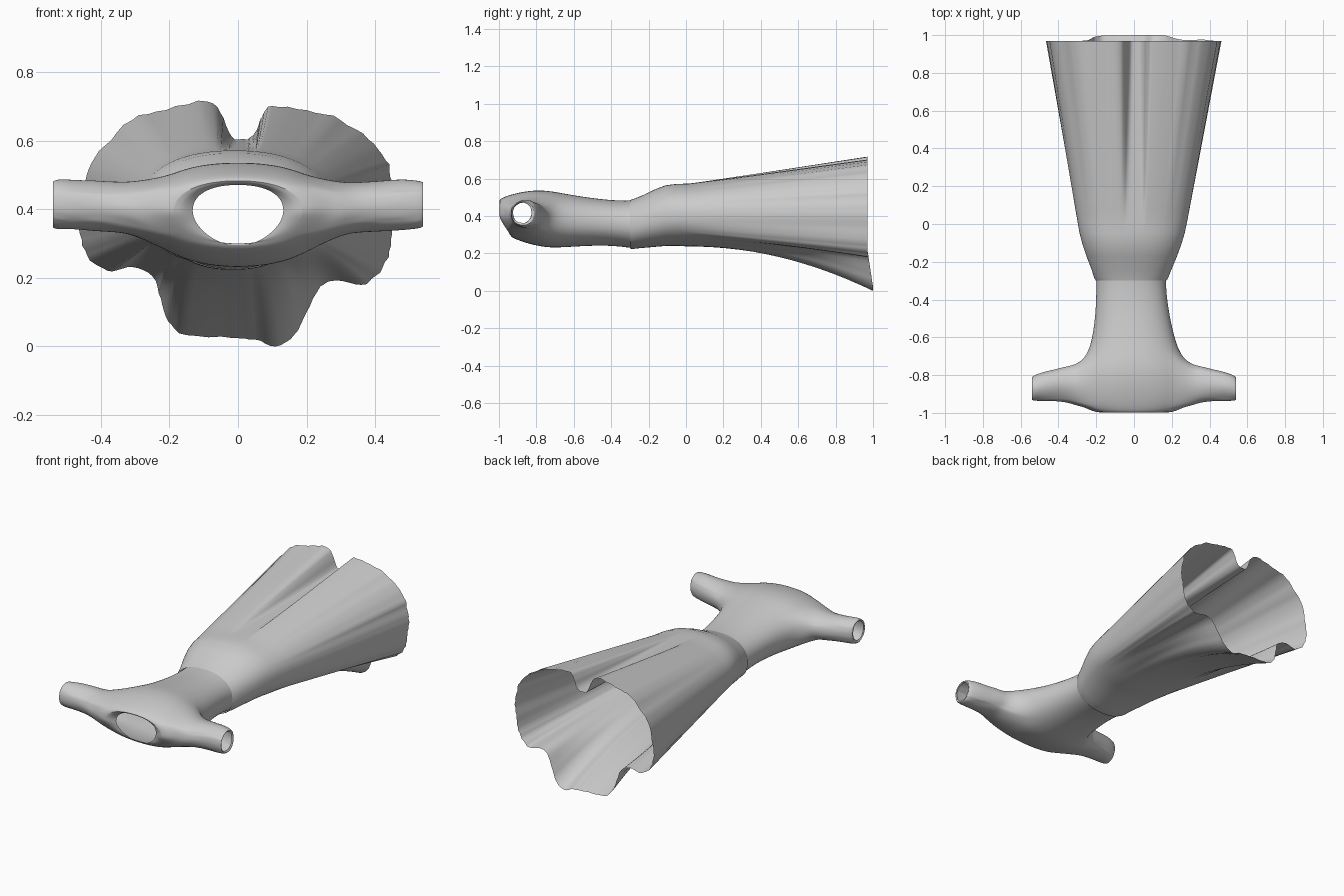
import bpy, bmesh, math, random

if "Cube" in bpy.data.objects:
    bpy.data.objects.remove(bpy.data.objects["Cube"])
random.seed(4)


def ring_point(a, cx, hw, zb, zt, n):
    """Point on a superellipse cross-section."""
    c, s = math.cos(a), math.sin(a)
    f = lambda v: math.copysign(abs(v) ** (2 / n), v)
    return cx + hw * f(c), (zb + zt) / 2 + (zt - zb) / 2 * f(s)


def bridge(bm, a, b):
    n = len(a)
    return [bm.faces.new((a[i], a[(i + 1) % n], b[(i + 1) % n], b[i])) for i in range(n)]


def finish(bm, name, subdiv):
    bmesh.ops.recalc_face_normals(bm, faces=bm.faces)
    me = bpy.data.meshes.new(name)
    bm.to_mesh(me)
    bm.free()
    ob = bpy.data.objects.new(name, me)
    bpy.context.collection.objects.link(ob)
    bpy.ops.object.select_all(action='DESELECT')
    bpy.context.view_layer.objects.active = ob
    ob.select_set(True)
    if subdiv:
        ob.modifiers.new("smooth", 'SUBSURF').levels = subdiv
        ob.modifiers["smooth"].render_levels = subdiv
    bpy.ops.object.shade_smooth_by_angle(angle=math.radians(50))
    return ob


# bodice: rings from neckline to waist (y, centre x, half width, bottom z, top z, bottom setback)
N = 32
body = [(-0.970, 0, .132, .295, .472, .03), (-1.010, 0, .185, .305, .482, .07),
        (-0.970, 0, .262, .285, .505, .035), (-0.90, 0, .285, .268, .525, .01),
        (-0.83, 0, .29, .248, .537, 0), (-0.76, 0, .28, .234, .538, 0),
        (-0.70, 0, .25, .230, .530, 0), (-0.60, -.003, .216, .236, .511, 0),
        (-0.45, -.01, .192, .244, .489, 0), (-0.34, -.015, .185, .236, .482, 0),
        (-0.275, -.015, .186, .226, .485, 0)]
bm = bmesh.new()
rings = []
for k, (y, cx, hw, zb, zt, back) in enumerate(body):
    ring = []
    for i in range(N):
        a = 2 * math.pi * i / N
        x, z = ring_point(a, cx, hw, zb, zt, 2.2)
        if k == 0:  # neckline is wide at the top, narrow below
            x *= 1 - .25 * max(0, -math.sin(a)) + .12 * max(0, math.sin(a))
        ring.append(bm.verts.new((x, y + back * max(0, -math.sin(a)), z)))
    rings.append(ring)
faces = [bridge(bm, rings[k], rings[k + 1]) for k in range(len(rings) - 1)]

# sleeves: open the sides of the bodice and run tubes out of the armholes
sleeve = [(.305, -.852, .110, .402, .080), (.35, -.848, .097, .406, .076),
          (.42, -.853, .084, .411, .076), (.48, -.860, .078, .414, .076),
          (.525, -.867, .069, .415, .076), (.545, -.872, .060, .415, .070),
          (.535, -.875, .050, .417, .056)]
r0, r1, half = 2, 6, 4
for side, mid in ((1, 0), (-1, N // 2)):
    cols = [(mid + j) % N for j in range(-half, half + 1)]
    loop = [rings[r0][c] for c in cols]
    loop += [rings[k][cols[-1]] for k in range(r0 + 1, r1)]
    loop += [rings[r1][c] for c in reversed(cols)]
    loop += [rings[k][cols[0]] for k in range(r1 - 1, r0, -1)]
    dead = [faces[k][c] for k in range(r0, r1) for c in cols[:-1]]
    bmesh.ops.delete(bm, geom=dead, context='FACES_ONLY')
    angs = [math.atan2((v.co.z - .40) / .09, (v.co.y + .83) / .11) for v in loop]
    prev = loop
    for x, cy, ry, cz, rz in sleeve:
        new = [bm.verts.new((side * x, cy + ry * math.cos(a), cz + rz * math.sin(a)
                             + .004 * random.uniform(-1, 1))) for a in angs]
        bridge(bm, prev, new)
        prev = new
bmesh.ops.delete(bm, geom=[v for v in bm.verts if not v.link_faces], context='VERTS')
bmesh.ops.delete(bm, geom=[e for e in bm.edges if not e.link_faces], context='EDGES')
finish(bm, "bodice_and_sleeves", 2)

# skirt hem outline (x, z), folded and lobed
hem = [(.02, .605), (.05, .625), (.07, .67), (.10, .702), (.20, .69), (.30, .66), (.38, .605),
       (.43, .545), (.45, .48), (.463, .41), (.45, .33), (.44, .26), (.40, .205), (.36, .18),
       (.29, .193), (.24, .175), (.20, .10), (.165, .035), (.11, .0), (.05, .02), (-.02, .025),
       (-.15, .033), (-.205, .075), (-.225, .14), (-.25, .205), (-.31, .232), (-.38, .22),
       (-.44, .265), (-.462, .33), (-.455, .42), (-.435, .52), (-.39, .585), (-.31, .66),
       (-.21, .69), (-.09, .715), (-.05, .68), (-.02, .615)]


def spline(p, steps):
    """Closed Catmull-Rom resampling."""
    out, n = [], len(p)
    for i in range(n):
        a, b, c, d = (p[(i + k) % n] for k in (-1, 0, 1, 2))
        for s in range(steps):
            t = s / steps
            out.append(tuple(.5 * (2 * b[k] + (c[k] - a[k]) * t
                       + (2 * a[k] - 5 * b[k] + 4 * c[k] - d[k]) * t * t
                       + (3 * b[k] - a[k] - 3 * c[k] + d[k]) * t ** 3) for k in (0, 1)))
    return out


pts = [(x, max(z, 0)) for x, z in spline(hem, 4)]
angles = [math.atan2((z - .4) / .33, x / .46) for x, z in pts]
ripple = [random.uniform(-.005, .005) if i % 2 else 0 for i in range(len(pts))]

# skirt: hip rings, then a straight flare from the hip to the hem
hips = [(-.30, -.015, .187, .226, .485), (-.285, -.015, .196, .224, .490),
        (-.24, -.013, .212, .229, .507), (-.17, -.012, .240, .235, .541),
        (-.11, -.011, .261, .240, .564), (-.05, -.010, .278, .241, .572),
        (0, -.009, .288, .238, .573)]
bm = bmesh.new()
prev = None
for y, cx, hw, zb, zt in hips:
    ring = []
    for a in angles:
        x, z = ring_point(a, cx, hw, zb, zt, 2.25)
        ring.append(bm.verts.new((x, y, z)))
    if prev:
        bridge(bm, prev, ring)
    prev = ring
base = [v.co.copy() for v in prev]
for k in range(1, 15):
    t = k / 14
    ring = []
    for (hx, hz), b, r in zip(pts, base, ripple):
        low = min(1, max(0, (.22 - hz) / .2))
        tz = t ** (1 + 1.0 * min(1, 1.8 * low))
        end_y = .97 + .03 * low
        ring.append(bm.verts.new((b.x + (hx - b.x) * t + r * t * hx / .46, b.y + (end_y - b.y) * t,
                                  b.z + (hz - b.z) * tz + r * t * (hz - .3) / .4)))
    bridge(bm, prev, ring)
    prev = ring
finish(bm, "skirt", 0)
